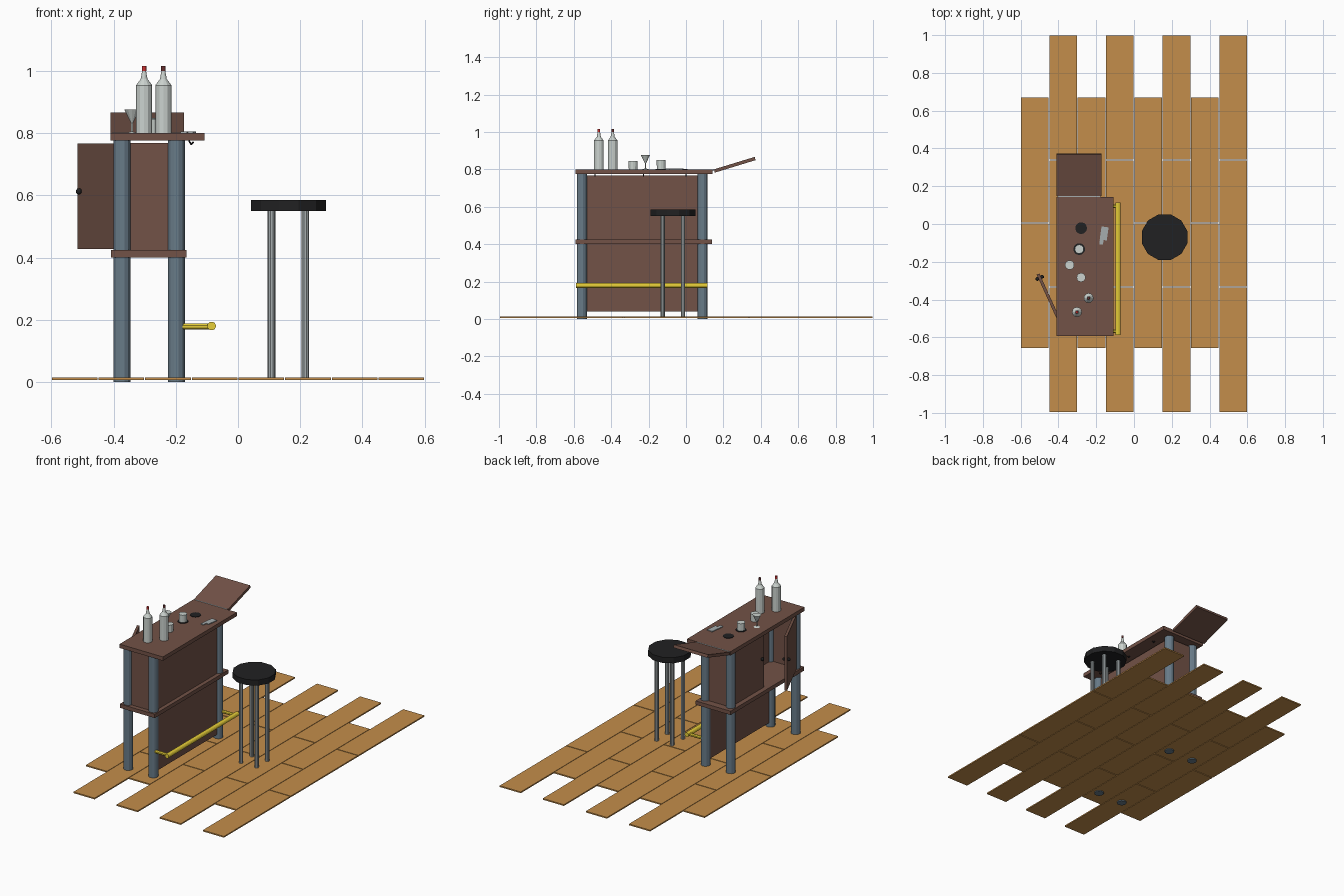
import bpy, bmesh, math
from mathutils import Vector, Matrix

if "Cube" in bpy.data.objects:
    bpy.data.objects.remove(bpy.data.objects["Cube"])


def material(name, r, g, b):
    m = bpy.data.materials.new(name)
    m.diffuse_color = (r, g, b, 1)
    m.use_nodes = True
    m.node_tree.nodes["Principled BSDF"].inputs["Base Color"].default_value = m.diffuse_color
    return m


WOOD = material("dark_wood", 0.17, 0.085, 0.063)
PLANK = material("plank_wood", 0.55, 0.27, 0.07)
STEEL = material("blue_steel", 0.14, 0.20, 0.25)
BLACK = material("black", 0.015, 0.015, 0.016)
BRASS = material("brass", 0.80, 0.62, 0.04)
CHROME = material("chrome", 0.38, 0.42, 0.43)
GLASS = material("glass", 0.60, 0.65, 0.62)
RED = material("red_cap", 0.60, 0.03, 0.03)
MAROON = material("maroon_cap", 0.14, 0.03, 0.03)


def finish(name, bm, mat, matrix=None):
    bmesh.ops.recalc_face_normals(bm, faces=bm.faces)
    if matrix:
        bm.transform(matrix)
    me = bpy.data.meshes.new(name)
    bm.to_mesh(me)
    bm.free()
    me.materials.append(mat)
    ob = bpy.data.objects.new(name, me)
    bpy.context.collection.objects.link(ob)
    return ob


def box(name, lo, hi, mat, matrix=None):
    lo, hi = Vector(lo), Vector(hi)
    bm = bmesh.new()
    bmesh.ops.create_cube(bm, size=1)
    bm.transform(Matrix.Translation((lo + hi) / 2) @ Matrix.Diagonal((*(hi - lo), 1)))
    return finish(name, bm, mat, matrix)


def rod(name, a, b, r, mat, sides=12):
    a, b = Vector(a), Vector(b)
    bm = bmesh.new()
    bmesh.ops.create_cone(bm, cap_ends=True, segments=sides, radius1=r, radius2=r, depth=(b - a).length)
    turn = (b - a).to_track_quat('Z', 'Y').to_matrix().to_4x4()
    spin = Matrix.Rotation(math.pi / sides, 4, 'Z')
    return finish(name, bm, mat, Matrix.Translation((a + b) / 2) @ turn @ spin)


def lathe(name, profile, x, y, z, mat, sides=12):
    # profile of (radius, height) points turned about the vertical axis
    bm = bmesh.new()
    vs = [bm.verts.new((r, 0, h)) for r, h in profile]
    es = [bm.edges.new(p) for p in zip(vs, vs[1:])]
    bmesh.ops.spin(bm, geom=vs + es, axis=(0, 0, 1), cent=(0, 0, 0), steps=sides, angle=2 * math.pi)
    bmesh.ops.remove_doubles(bm, verts=bm.verts, dist=1e-5)
    return finish(name, bm, mat, Matrix.Translation((x, y, z)))


# Floor: eight staggered rows of planks
for row in range(8):
    x = -0.6 + 0.15 * row
    breaks = (-0.997, -0.333, 0.338, 1.0) if row % 2 else (-0.66, 0.006, 0.672)
    for y0, y1 in zip(breaks, breaks[1:]):
        box("floor_plank", (x + 0.0015, y0 + 0.0025, 0.006), (x + 0.1485, y1 - 0.0025, 0.014), PLANK)

# Bar: posts, counter, shelf and panels
Y0, Y1, XB, XF = -0.557, 0.088, -0.373, -0.198
for x in (XB, XF):
    for y in (Y0, Y1):
        rod("bar_post", (x, y, 0), (x, y, 0.777), 0.028, STEEL)
box("counter_top", (-0.41, -0.592, 0.776), (-0.108, 0.143, 0.80), WOOD)
box("bar_shelf", (-0.408, -0.592, 0.40), (-0.165, 0.14, 0.424), WOOD)
box("upper_front_panel", (XF - 0.008, Y0, 0.424), (XF + 0.008, Y1, 0.768), WOOD)
box("lower_front_panel", (XF - 0.008, Y0, 0.04), (XF + 0.008, Y1, 0.40), WOOD)
for y in (Y0, Y1):
    box("end_panel", (XB, y - 0.007, 0.424), (XF, y + 0.007, 0.768), WOOD)

# Cabinet doors on the server's side, one standing open
W = 0.292


def door(name, matrix):
    box(name, (-0.008, 0, 0.427), (0.008, W, 0.767), WOOD, matrix)
    for s in (-1, 1):
        bm = bmesh.new()
        bmesh.ops.create_uvsphere(bm, u_segments=10, v_segments=6, radius=0.010)
        finish(name + "_knob", bm, BLACK, matrix @ Matrix.Translation((s * 0.014, W - 0.022, 0.613)))


door("open_door", Matrix.Translation((XB - 0.014, Y0 + 0.026, 0)) @ Matrix.Rotation(math.radians(24.5), 4, 'Z'))
door("closed_door", Matrix.Translation((XB, Y1 - 0.026, 0)) @ Matrix.Diagonal((1, -1, 1, 1)))

# Raised counter flap and its hinge
box("counter_flap", (-0.41, 0, -0.018), (-0.173, 0.228, 0), WOOD,
    Matrix.Translation((0, 0.149, 0.80)) @ Matrix.Rotation(math.radians(17), 4, 'X'))
rod("flap_hinge", (-0.405, 0.146, 0.797), (-0.178, 0.146, 0.797), 0.005, CHROME, 8)

# Bag hooks under the counter edge
for y in (-0.487, -0.228, 0.0):
    rod("hook_stem", (-0.158, y, 0.776), (-0.150, y, 0.763), 0.003, BLACK, 6)
    rod("hook_tip", (-0.151, y, 0.764), (-0.143, y, 0.772), 0.003, BLACK, 6)

# Foot rail
rod("foot_rail", (-0.085, -0.587, 0.18), (-0.085, 0.115, 0.18), 0.014, BRASS)
for y in (-0.567, 0.095):
    rod("rail_bracket", (XF + 0.01, y, 0.178), (-0.085, y, 0.178), 0.010, BRASS, 8)

# Bar stool
SX, SY = 0.162, -0.07
rod("stool_seat", (SX, SY, 0.55), (SX, SY, 0.585), 0.125, BLACK)
for sx in (-1, 1):
    for sy in (-1, 1):
        x, y = SX + sx * 0.054, SY + sy * 0.054
        rod("stool_leg", (x, y, 0.008), (x, y, 0.552), 0.0125, CHROME, 10)

# Bottles with caps
BOTTLE = [(0, 0), (0.026, 0), (0.026, 0.154), (0.011, 0.174), (0.006, 0.202), (0, 0.202)]
CAP = [(0, 0.200), (0.007, 0.200), (0.007, 0.216), (0, 0.216)]
for x, y, m in ((-0.302, -0.466, RED), (-0.240, -0.392, MAROON)):
    lathe("bottle", BOTTLE, x, y, 0.80, GLASS)
    lathe("bottle_cap", CAP, x, y, 0.80, m)

# Tumblers, cocktail glass and coasters
TUMBLER = [(0, 0), (0.023, 0), (0.024, 0.046), (0, 0.046)]
lathe("tumbler", TUMBLER, -0.280, -0.283, 0.80, GLASS)
lathe("tumbler", TUMBLER, -0.290, -0.133, 0.803, GLASS)
COCKTAIL = [(0, 0), (0.018, 0), (0.003, 0.005), (0.003, 0.032), (0.025, 0.077), (0, 0.077)]
lathe("cocktail_glass", COCKTAIL, -0.341, -0.217, 0.80, GLASS)
for x, y in ((-0.280, -0.022), (-0.290, -0.133)):
    rod("coaster", (x, y, 0.799), (x, y, 0.803), 0.031, BLACK, 16)

# Bottle opener lying on the counter
lay = Matrix.Translation((-0.158, -0.05, 0.80)) @ Matrix.Rotation(math.radians(-8), 4, 'Z')
box("opener_handle", (-0.019, -0.035, 0), (0.019, 0.035, 0.005), CHROME, lay)
box("opener_tip", (-0.018, -0.060, 0), (0.002, -0.035, 0.005), CHROME, lay)
